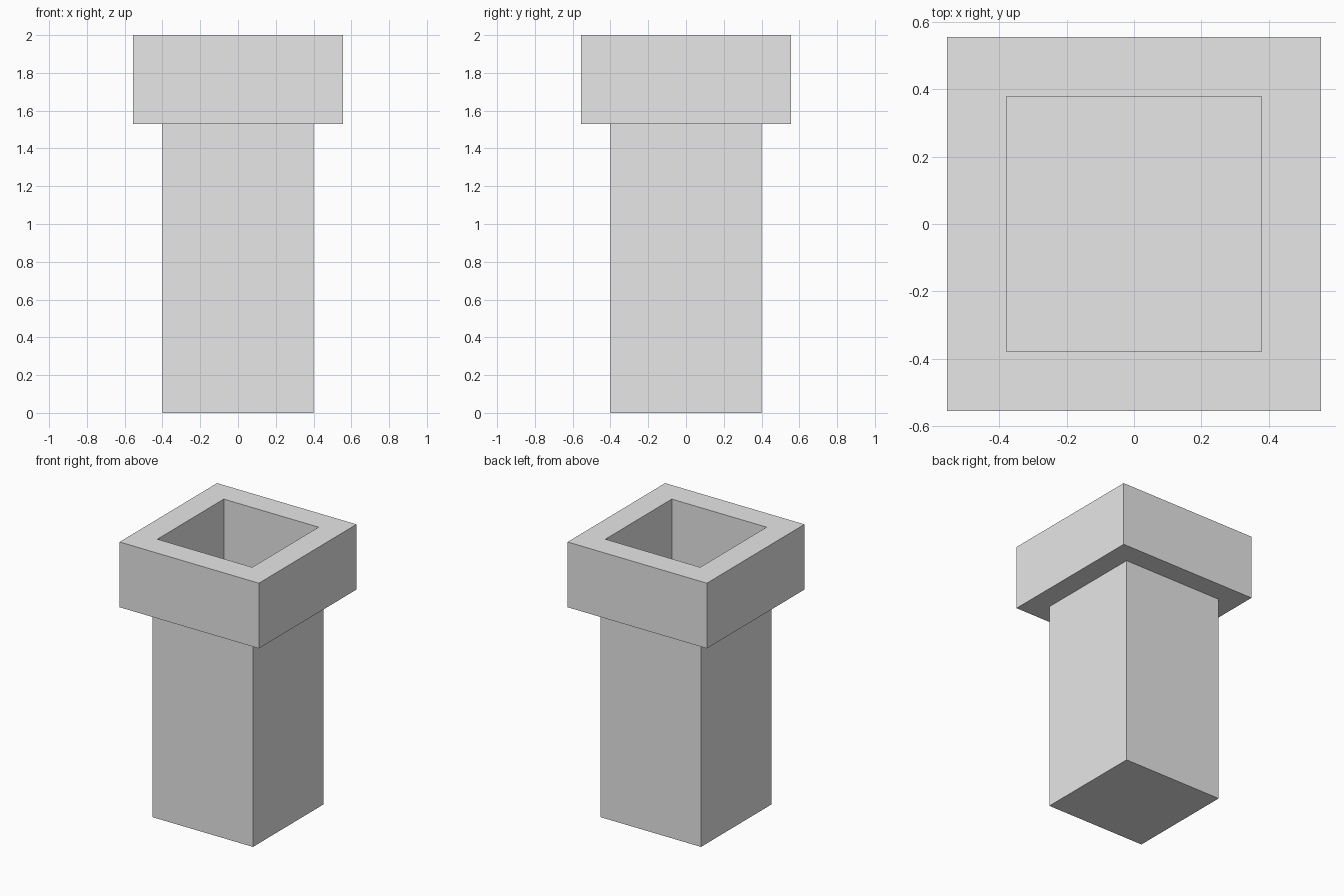
import bpy
import bmesh

# Remove the default object
cube = bpy.data.objects.get("Cube")
if cube:
    bpy.data.objects.remove(cube, do_unlink=True)

# Single plain grey material
GREY = (0.8, 0.8, 0.8, 1.0)
mat = bpy.data.materials.new("light_grey")
mat.use_nodes = True
mat.diffuse_color = GREY
mat.node_tree.nodes["Principled BSDF"].inputs["Base Color"].default_value = GREY

# Half widths and heights
SHAFT, COLLAR, HOLE = 0.40, 0.555, 0.378
COLLAR_Z, TOP_Z, FLOOR_Z = 1.53, 2.0, 0.02

# Square profile running up the outside, over the rim and down the inside
profile = [(SHAFT, 0), (SHAFT, COLLAR_Z), (COLLAR, COLLAR_Z),
           (COLLAR, TOP_Z), (HOLE, TOP_Z), (HOLE, FLOOR_Z)]
corners = [(-1, -1), (1, -1), (1, 1), (-1, 1)]

bm = bmesh.new()
rings = [[bm.verts.new((r * x, r * y, z)) for x, y in corners] for r, z in profile]
for low, high in zip(rings, rings[1:]):
    for i in range(4):
        j = (i + 1) % 4
        bm.faces.new((low[i], low[j], high[j], high[i]))

# Closed base and the floor of the hollow
bm.faces.new(rings[0][::-1])
bm.faces.new(rings[-1])
bmesh.ops.recalc_face_normals(bm, faces=bm.faces)

mesh = bpy.data.meshes.new("square_pipe")
bm.to_mesh(mesh)
bm.free()
mesh.materials.append(mat)
pipe = bpy.data.objects.new("square_pipe", mesh)
bpy.context.collection.objects.link(pipe)
